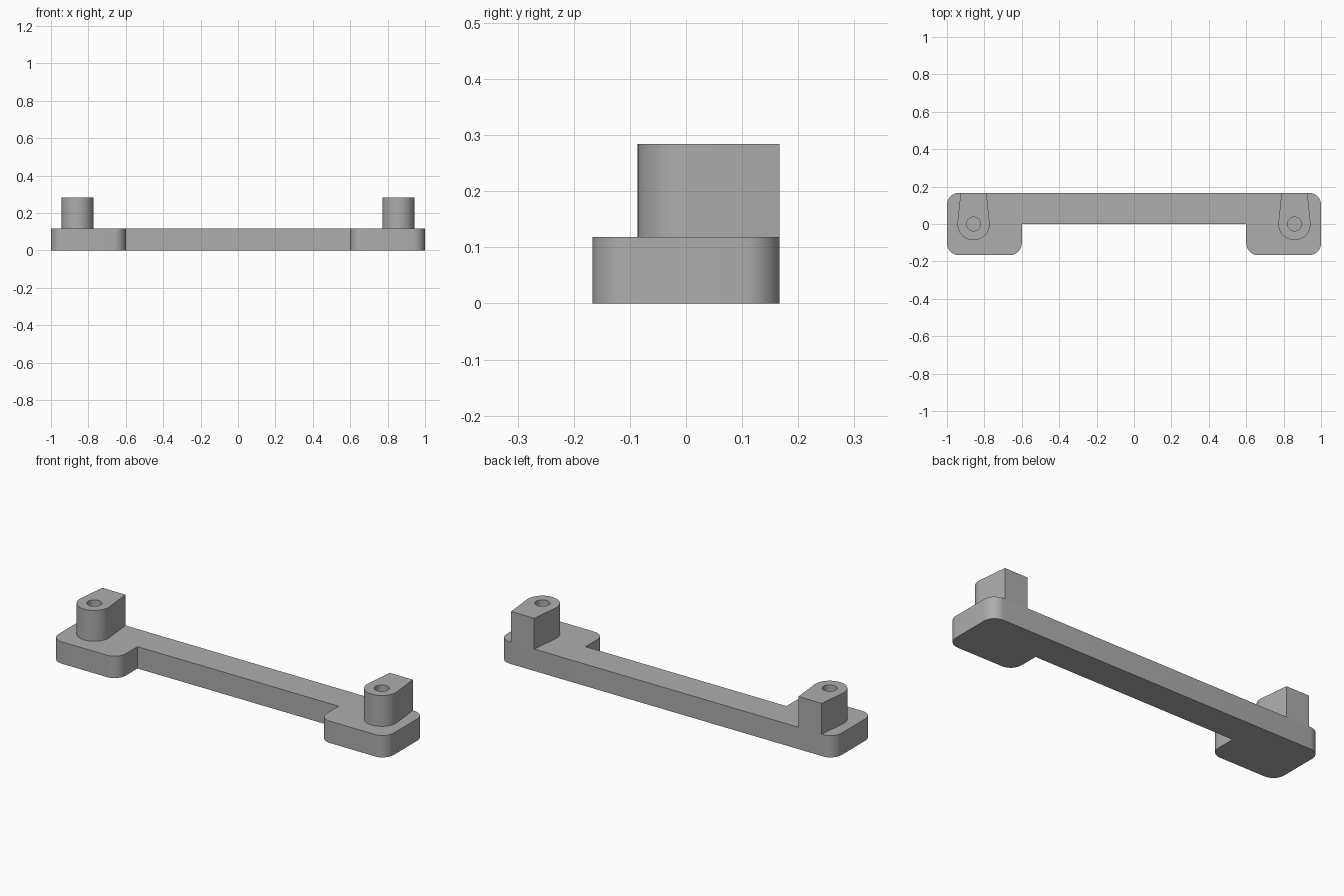
import bpy, bmesh
from math import cos, sin, pi, radians
from mathutils import Vector

BASE_H, POST_TOP = 0.118, 0.284
HALF_Y, FOOT_X, CORNER = 0.167, 0.6, 0.065
POST_X, POST_R, HOLE_R, BACK_HALF = 0.858, 0.086, 0.037, 0.069

cube = bpy.data.objects.get("Cube")
if cube:
    bpy.data.objects.remove(cube, do_unlink=True)

grey = bpy.data.materials.new("matte grey")
grey.use_nodes = True
grey.diffuse_color = (0.42, 0.42, 0.42, 1)
grey.node_tree.nodes["Principled BSDF"].inputs["Base Color"].default_value = grey.diffuse_color


def arc(cx, cy, r, start, end, steps):
    """Points along a circular arc."""
    angles = [start + (end - start) * i / steps for i in range(steps + 1)]
    return [(cx + r * cos(a), cy + r * sin(a)) for a in angles]


def plate(name, loops, z0, z1, closed_bottom=True):
    """Extrude an outline, with optional hole outlines, from z0 to z1."""
    bm = bmesh.new()
    rings = [[bm.verts.new((x, y, z0)) for x, y in loop] for loop in loops]
    if len(rings) == 1:
        bm.faces.new(rings[0])
    else:
        edges = [bm.edges.new((ring[i - 1], ring[i]))
                 for ring in rings for i in range(len(ring))]
        bmesh.ops.triangle_fill(bm, edges=edges, use_beauty=True)
    floor = bm.faces[:]
    top = bmesh.ops.extrude_face_region(bm, geom=floor, use_keep_orig=True)["geom"]
    bmesh.ops.translate(bm, vec=Vector((0, 0, z1 - z0)),
                        verts=[v for v in top if isinstance(v, bmesh.types.BMVert)])
    bmesh.ops.recalc_face_normals(bm, faces=bm.faces[:])
    if not closed_bottom:
        low = [f for f in bm.faces if all(abs(v.co.z - z0) < 1e-5 for v in f.verts)]
        bmesh.ops.delete(bm, geom=low, context='FACES_ONLY')
    mesh = bpy.data.meshes.new(name)
    bm.to_mesh(mesh)
    bm.free()
    mesh.materials.append(grey)
    obj = bpy.data.objects.new(name, mesh)
    bpy.context.collection.objects.link(obj)
    bpy.ops.object.select_all(action='DESELECT')
    obj.select_set(True)
    bpy.context.view_layer.objects.active = obj
    bpy.ops.object.shade_smooth_by_angle(angle=radians(30))
    return obj


# Base: bar with a rounded foot at each end
edge_x, edge_y = 1 - CORNER, HALF_Y - CORNER
half = [(FOOT_X, 0)]
half += arc(FOOT_X + CORNER, -edge_y, CORNER, pi, 1.5 * pi, 10)
half += arc(edge_x, -edge_y, CORNER, -pi / 2, 0, 10)
half += arc(edge_x, edge_y, CORNER, 0, pi / 2, 10)
plate("base", [half + [(-x, y) for x, y in reversed(half)]], 0, BASE_H)

# Posts: round front, sides tapering to a flat back, screw hole on top
for side, name in ((1, "left_post"), (-1, "right_post")):
    x = side * POST_X
    lean = 0.105
    outline = [(x - BACK_HALF, HALF_Y)]
    outline += arc(x, 0, POST_R, pi - lean, 2 * pi + lean, 40)
    outline += [(x + BACK_HALF, HALF_Y)]
    hole = arc(x, 0, HOLE_R, 0, 2 * pi, 32)[:-1]
    plate(name, [outline, hole], BASE_H, POST_TOP, closed_bottom=False)
